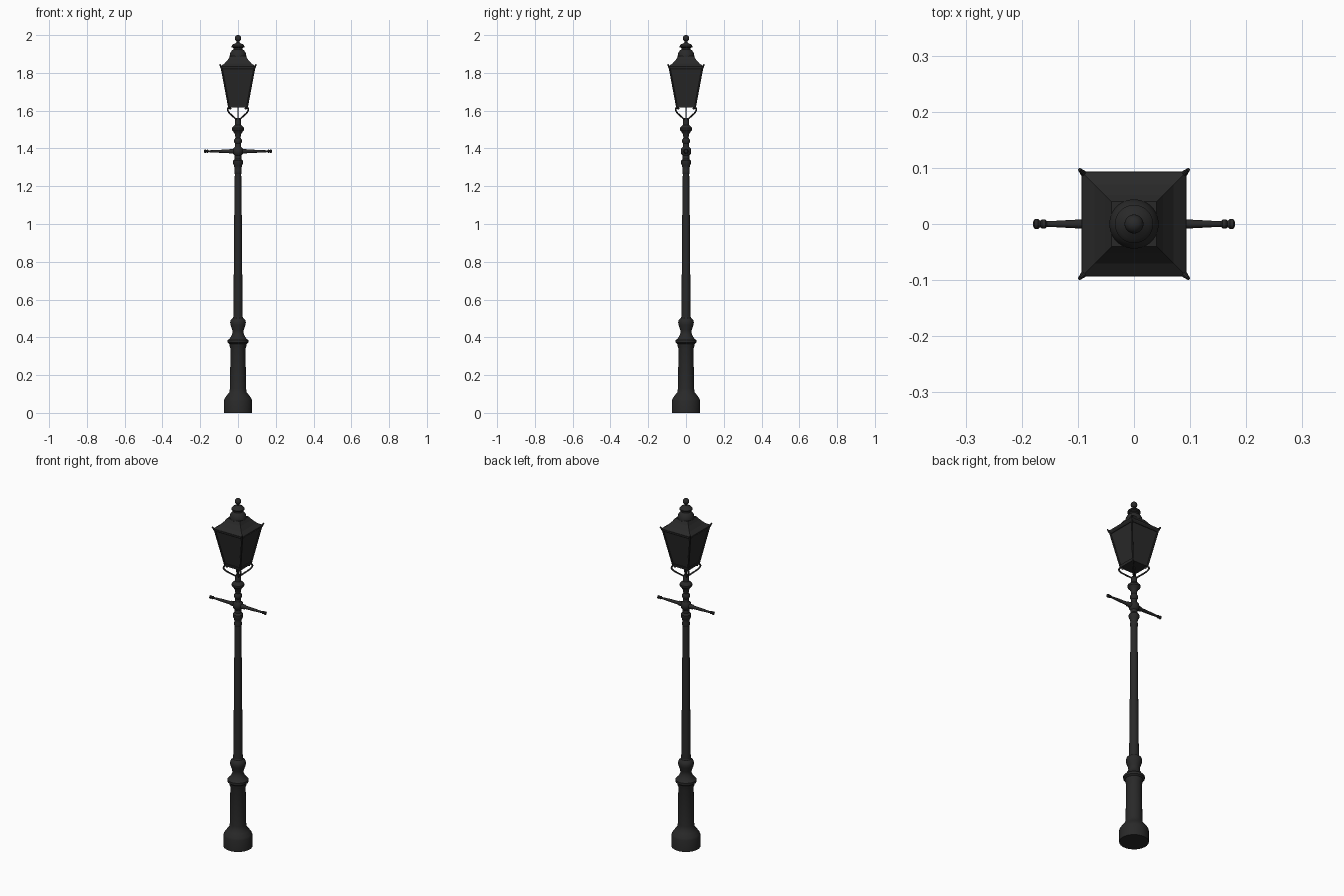
import bpy, bmesh, math
from mathutils import Vector, Matrix

if "Cube" in bpy.data.objects:
    bpy.data.objects.remove(bpy.data.objects["Cube"])


def material(name, value):
    m = bpy.data.materials.new(name)
    m.use_nodes = True
    colour = (value, value, value, 1)
    m.diffuse_color = colour
    bsdf = next(n for n in m.node_tree.nodes if n.type == 'BSDF_PRINCIPLED')
    bsdf.inputs["Base Color"].default_value = colour
    return m


IRON = material("black iron", 0.022)


def finish(name, bm, smooth=True):
    bmesh.ops.recalc_face_normals(bm, faces=bm.faces)
    me = bpy.data.meshes.new(name)
    bm.to_mesh(me)
    bm.free()
    me.materials.append(IRON)
    ob = bpy.data.objects.new(name, me)
    bpy.context.collection.objects.link(ob)
    if smooth:
        bpy.ops.object.select_all(action='DESELECT')
        ob.select_set(True)
        bpy.context.view_layer.objects.active = ob
        bpy.ops.object.shade_smooth_by_angle(angle=math.radians(35))
    return ob


def lathe(name, profile, sides=24, matrix=None, square=False):
    """Stack rings of (radius, height); square uses half widths instead."""
    bm = bmesh.new()
    n = 4 if square else sides
    rings = []
    for r, z in profile:
        ring = []
        for i in range(n):
            a = math.tau * (i + 0.5) / n
            k = r * math.sqrt(2) if square else r
            ring.append(bm.verts.new((k * math.cos(a), k * math.sin(a), z)))
        rings.append(ring)
    for a, b in zip(rings, rings[1:]):
        for i in range(n):
            j = (i + 1) % n
            bm.faces.new((a[i], a[j], b[j], b[i]))
    bm.faces.new(rings[0])
    bm.faces.new(rings[-1])
    if matrix:
        bm.transform(matrix)
    return finish(name, bm, not square)


def ball(name, radius, centre):
    bm = bmesh.new()
    bmesh.ops.create_uvsphere(bm, u_segments=20, v_segments=12, radius=radius,
                              matrix=Matrix.Translation(centre))
    return finish(name, bm)


def rod(name, a, b, r1, r2, sides=12):
    a, b = Vector(a), Vector(b)
    turn = (b - a).to_track_quat('Z', 'Y').to_matrix().to_4x4()
    return lathe(name, [(r1, 0), (r2, (b - a).length)], sides,
                 Matrix.Translation(a) @ turn)


# Pedestal and tapering shaft
lathe("pedestal", [(.076, 0), (.076, .065), (.072, .075), (.058, .095),
                   (.046, .11), (.043, .13), (.040, .34), (.044, .352),
                   (.046, .365), (.055, .372), (.055, .385), (.046, .392),
                   (.034, .41), (.029, .425), (.031, .44), (.040, .465),
                   (.042, .48), (.038, .493), (.027, .502), (.025, .51)])
lathe("shaft", [(.025, .505), (.022, .8), (.020, 1.05), (.017, 1.28)])

# Turned collars at the top of the post
lathe("collars", [(.017, 1.265), (.020, 1.272), (.020, 1.285), (.018, 1.295),
                  (.022, 1.31), (.027, 1.32), (.027, 1.335), (.018, 1.345),
                  (.018, 1.362), (.026, 1.372), (.028, 1.385), (.026, 1.398),
                  (.017, 1.408), (.015, 1.425), (.021, 1.434), (.021, 1.446),
                  (.014, 1.456), (.016, 1.475), (.024, 1.487), (.033, 1.498),
                  (.033, 1.508), (.024, 1.518), (.016, 1.525), (.016, 1.552),
                  (.012, 1.56)])
rod("gas_pipe", (0, 0, 1.55), (0, 0, 1.63), .004, .004)

# Ladder rest, one arm on each side
for side, s in (("left", 1), ("right", -1)):
    turn = Matrix.Translation((0, 0, 1.385)) @ Matrix.Rotation(s * math.pi / 2, 4, 'Y')
    lathe("ladder_arm_" + side,
          [(.013, 0), (.013, .042), (.009, .05), (.008, .1), (.005, .155),
           (.0085, .158), (.0085, .164), (.006, .167), (.009, .171),
           (.009, .177), (.004, .18)], 16, turn)

# Lantern body: dark panes inside a corner frame
Z0, Z1, W0, W1 = 1.622, 1.83, .049, .088
lathe("lantern_panes", [(W0 - .003, Z0), (W1 - .003, Z1)], square=True)
lathe("lantern_base", [(W0 + .002, Z0 - .006), (W0 + .004, Z0 + .008)], square=True)
lathe("lantern_eave", [(W1 - .002, Z1 - .012), (.093, Z1 - .003),
                       (.094, Z1 + .005)], square=True)

# Hipped roof with a slight inward sweep
lathe("lantern_roof", [(.094, Z1 + .004), (.070, 1.851), (.052, 1.872),
                       (.040, 1.89)], square=True)

corners = [(x, y) for x in (-1, 1) for y in (-1, 1)]
for n, (x, y) in enumerate(corners, 1):
    # Corner bar and the little horn above it
    rod(f"corner_bar_{n}", (x * W0, y * W0, Z0), (x * W1, y * W1, Z1), .0045, .0045, 8)
    rod(f"corner_horn_{n}", (x * .086, y * .086, 1.826),
        (x * .097, y * .097, 1.846), .007, .003, 8)

    # Curved bracket below each corner
    path = [(.008, 1.553), (.018, 1.562), (.036, 1.578), (.050, 1.594),
            (.054, 1.608), (.048, 1.617), (.041, 1.612)]
    cu = bpy.data.curves.new(f"bracket_{n}", 'CURVE')
    cu.dimensions = '3D'
    cu.bevel_depth = .0045
    cu.bevel_resolution = 2
    cu.resolution_u = 6
    cu.use_fill_caps = True
    sp = cu.splines.new('BEZIER')
    sp.bezier_points.add(len(path) - 1)
    for p, (d, z) in zip(sp.bezier_points, path):
        p.co = (x * d, y * d, z)
        p.handle_left_type = p.handle_right_type = 'AUTO'
    cu.materials.append(IRON)
    bpy.context.collection.objects.link(bpy.data.objects.new(f"bracket_{n}", cu))
    ball(f"bracket_tip_{n}", .006, (x * .041, y * .041, 1.611))

# Vent cap and finial
lathe("vent_cap", [(.036, 1.875), (.044, 1.885), (.044, 1.892), (.041, 1.906),
                   (.033, 1.918), (.024, 1.925), (.024, 1.932), (.034, 1.936),
                   (.034, 1.942), (.027, 1.951), (.014, 1.957), (.008, 1.962),
                   (.007, 1.972)], 32)
ball("finial", .017, (0, 0, 1.983))
